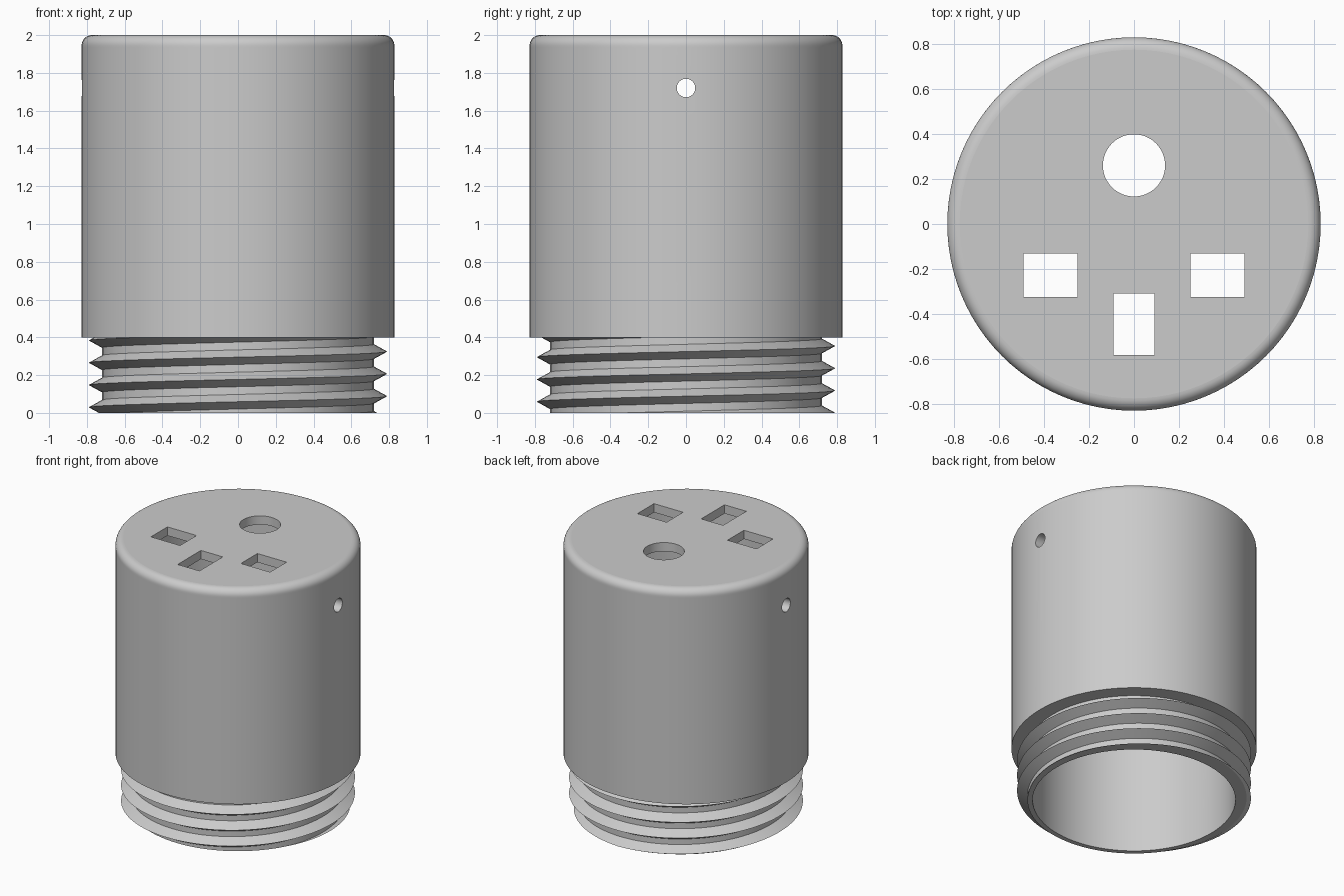
import bpy, bmesh, math
from mathutils import Vector

SEGMENTS = 96
OUTER, ROOT, CREST, BORE = 0.828, 0.72, 0.79, 0.685
SHOULDER, TOP, CEILING, FILLET = 0.4, 2.0, 1.935, 0.055
PITCH = 0.118

if "Cube" in bpy.data.objects:
    bpy.data.objects.remove(bpy.data.objects["Cube"])

grey = bpy.data.materials.new("plain grey")
grey.use_nodes = True
grey.diffuse_color = (0.6, 0.6, 0.6, 1)
grey.node_tree.nodes["Principled BSDF"].inputs["Base Color"].default_value = (0.6, 0.6, 0.6, 1)


def make_object(name, bm):
    bmesh.ops.recalc_face_normals(bm, faces=bm.faces)
    mesh = bpy.data.meshes.new(name)
    bm.to_mesh(mesh)
    bm.free()
    mesh.materials.append(grey)
    obj = bpy.data.objects.new(name, mesh)
    bpy.context.collection.objects.link(obj)
    return obj


def activate(obj):
    bpy.ops.object.select_all(action='DESELECT')
    obj.select_set(True)
    bpy.context.view_layer.objects.active = obj


def smooth(obj):
    activate(obj)
    bpy.ops.object.shade_smooth_by_angle(angle=math.radians(30))
    for poly in obj.data.polygons:
        if abs(poly.normal.z) > 0.999:
            poly.use_smooth = False


def cut(obj, cutter):
    cutter.hide_render = True
    mod = obj.modifiers.new("cut", 'BOOLEAN')
    mod.operation = 'DIFFERENCE'
    mod.solver = 'EXACT'
    mod.object = cutter
    activate(obj)
    bpy.ops.object.modifier_apply(modifier=mod.name)
    bpy.data.objects.remove(cutter)


def box_cutter(x, y, width, depth):
    bpy.ops.mesh.primitive_cube_add(size=1, location=(x, y, TOP))
    bpy.context.object.scale = (width, depth, 0.4)
    bpy.context.view_layer.update()
    return bpy.context.object


def round_cutter(radius, depth, location, rotation=(0, 0, 0)):
    bpy.ops.mesh.primitive_cylinder_add(vertices=48, radius=radius, depth=depth,
                                        location=location, rotation=rotation)
    return bpy.context.object


# Hollow body: lathed wall with a rounded top edge, a threaded neck and an open bottom
profile = [(BORE, CEILING), (BORE, 0), (ROOT, 0), (ROOT, SHOULDER),
           (OUTER, SHOULDER), (OUTER, TOP - FILLET - 0.01)]
for i in range(9):
    a = math.pi / 2 * i / 8
    profile.append((OUTER - FILLET + FILLET * math.cos(a), TOP - FILLET + FILLET * math.sin(a)))

bm = bmesh.new()
rings = []
for r, z in profile:
    angles = [2 * math.pi * s / SEGMENTS for s in range(SEGMENTS)]
    rings.append([bm.verts.new((r * math.cos(a), r * math.sin(a), z)) for a in angles])
for low, high in zip(rings, rings[1:]):
    for s in range(SEGMENTS):
        t = (s + 1) % SEGMENTS
        bm.faces.new((low[s], low[t], high[t], high[s]))
bm.faces.new(rings[0])
bm.faces.new(rings[-1])
body = make_object("hollow_body", bm)

# Openings in the top
for side in (-1, 1):
    cut(body, box_cutter(side * 0.371, -0.227, 0.24, 0.194))
cut(body, box_cutter(0, -0.445, 0.18, 0.274))
cut(body, round_cutter(0.138, 0.4, (0, 0.26, TOP)))

# Pin hole straight through both side walls
cut(body, round_cutter(0.049, 2, (0, 0, 1.72), (0, math.pi / 2, 0)))
smooth(body)

# Screw thread: V section swept along a helix, trimmed at the rim and the shoulder
bm = bmesh.new()
section = [(ROOT - 0.01, -0.044), (CREST, 0), (ROOT - 0.01, 0.044)]
previous = None
for s in range(-2 * SEGMENTS, 4 * SEGMENTS + 1):
    a = 2 * math.pi * s / SEGMENTS
    rise = 0.0886 + PITCH * s / SEGMENTS
    ring = [bm.verts.new((r * math.cos(a), r * math.sin(a), rise + dz)) for r, dz in section]
    if previous:
        for i in range(3):
            j = (i + 1) % 3
            bm.faces.new((previous[i], previous[j], ring[j], ring[i]))
    previous = ring
for height, direction in ((0, -1), (SHOULDER, 1)):
    geom = bm.verts[:] + bm.edges[:] + bm.faces[:]
    sliced = bmesh.ops.bisect_plane(bm, geom=geom, plane_co=Vector((0, 0, height)),
                                    plane_no=Vector((0, 0, direction)), clear_outer=True)
    edges = [e for e in sliced["geom_cut"] if isinstance(e, bmesh.types.BMEdge)]
    bmesh.ops.triangle_fill(bm, edges=edges, use_beauty=True)
smooth(make_object("screw_thread", bm))
